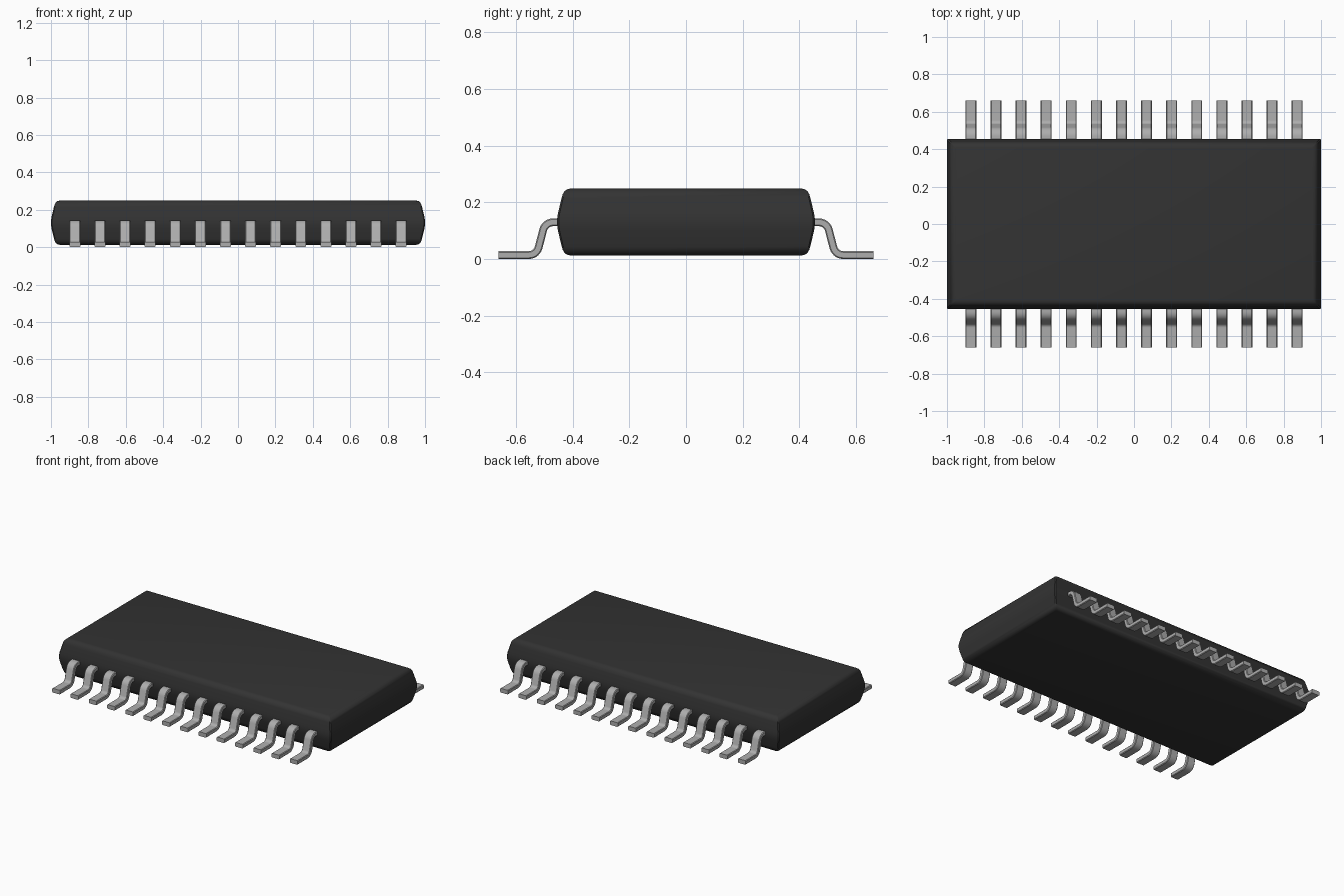
import bpy, bmesh, math
from mathutils import Vector

cube = bpy.data.objects.get("Cube")
if cube:
    bpy.data.objects.remove(cube, do_unlink=True)


def make_material(name, rgb, rough):
    mat = bpy.data.materials.new(name)
    mat.use_nodes = True
    mat.diffuse_color = (*rgb, 1)
    bsdf = mat.node_tree.nodes["Principled BSDF"]
    bsdf.inputs["Base Color"].default_value = (*rgb, 1)
    bsdf.inputs["Roughness"].default_value = rough
    return mat


def loft(name, rings, mat, angle):
    """Skin a list of closed rings, cap both ends and shade smooth."""
    bm = bmesh.new()
    loops = [[bm.verts.new(p) for p in ring] for ring in rings]
    n = len(loops[0])
    for a, b in zip(loops, loops[1:]):
        for i in range(n):
            j = (i + 1) % n
            bm.faces.new((a[i], a[j], b[j], b[i]))
    bm.faces.new(loops[0][::-1])
    bm.faces.new(loops[-1])
    bmesh.ops.recalc_face_normals(bm, faces=bm.faces)
    mesh = bpy.data.meshes.new(name)
    bm.to_mesh(mesh)
    bm.free()
    mesh.materials.append(mat)
    obj = bpy.data.objects.new(name, mesh)
    bpy.context.collection.objects.link(obj)
    bpy.ops.object.select_all(action='DESELECT')
    obj.select_set(True)
    bpy.context.view_layer.objects.active = obj
    bpy.ops.object.shade_smooth_by_angle(angle=math.radians(angle))
    return obj


def chamfered_rect(hx, hy, c):
    """Rectangle outline with small corner cuts."""
    return [(hx, -hy + c), (hx, hy - c), (hx - c, hy), (-hx + c, hy),
            (-hx, hy - c), (-hx, -hy + c), (-hx + c, -hy), (hx - c, -hy)]


def fillet(a, corner, b, radius, steps=7):
    """Arc points that round the corner between a and b."""
    u, v = (a - corner).normalized(), (b - corner).normalized()
    half = u.angle(v) / 2
    centre = corner + (u + v).normalized() * radius / math.sin(half)
    start = (corner + u * radius / math.tan(half) - centre).normalized()
    end = (corner + v * radius / math.tan(half) - centre).normalized()
    return [centre + start.slerp(end, i / steps) * radius for i in range(steps + 1)]


plastic = make_material("black plastic", (0.033, 0.033, 0.033), 0.6)
metal = make_material("grey metal", (0.42, 0.42, 0.42), 0.4)

# Package body: bulging side wall, mirrored about its middle height
MID, HALF_X, HALF_Y = 0.131, 1.0, 0.455
wall = [(0.0, 0.010), (0.003, 0.03), (0.016, 0.085), (0.020, 0.098),
        (0.026, 0.108), (0.034, 0.115), (0.046, 0.118)]
profile = [(i, MID - h) for i, h in reversed(wall)] + [(i, MID + h) for i, h in wall]
body_rings = [[(x, y, z) for x, y in chamfered_rect(HALF_X - i, HALF_Y - i, 0.006)]
              for i, z in profile]
loft("package_body", body_rings, plastic, 40)

# Lead centre line in the y-z plane: shoulder, drop and foot
P = [Vector((0, y, z)) for y, z in
     ((0.43, 0.130), (0.497, 0.130), (0.527, 0.0145), (0.661, 0.0145))]
path = ([P[0]] + fillet(P[0], P[1], P[2], 0.036)
        + fillet(P[1], P[2], P[3], 0.036) + [P[3]])

# Sweep a flat strip section along the centre line
section = chamfered_rect(0.029, 0.0138, 0.004)
lead_rings = []
for i, p in enumerate(path):
    tangent = (path[min(i + 1, len(path) - 1)] - path[max(i - 1, 0)]).normalized()
    normal = Vector((0, -tangent.z, tangent.y))
    lead_rings.append([p + Vector((x, 0, 0)) + normal * h for x, h in section])
lead = loft("back_lead_1", lead_rings, metal, 40)

# Fourteen leads along each long side
COUNT, PITCH = 14, 0.1342
for side, turn in (("back", 0), ("front", math.pi)):
    for k in range(COUNT):
        if side == "back" and k == 0:
            obj = lead
        else:
            obj = bpy.data.objects.new(f"{side}_lead_{k + 1}", lead.data)
            bpy.context.collection.objects.link(obj)
        obj.location.x = (k - (COUNT - 1) / 2) * PITCH
        obj.rotation_euler.z = turn
